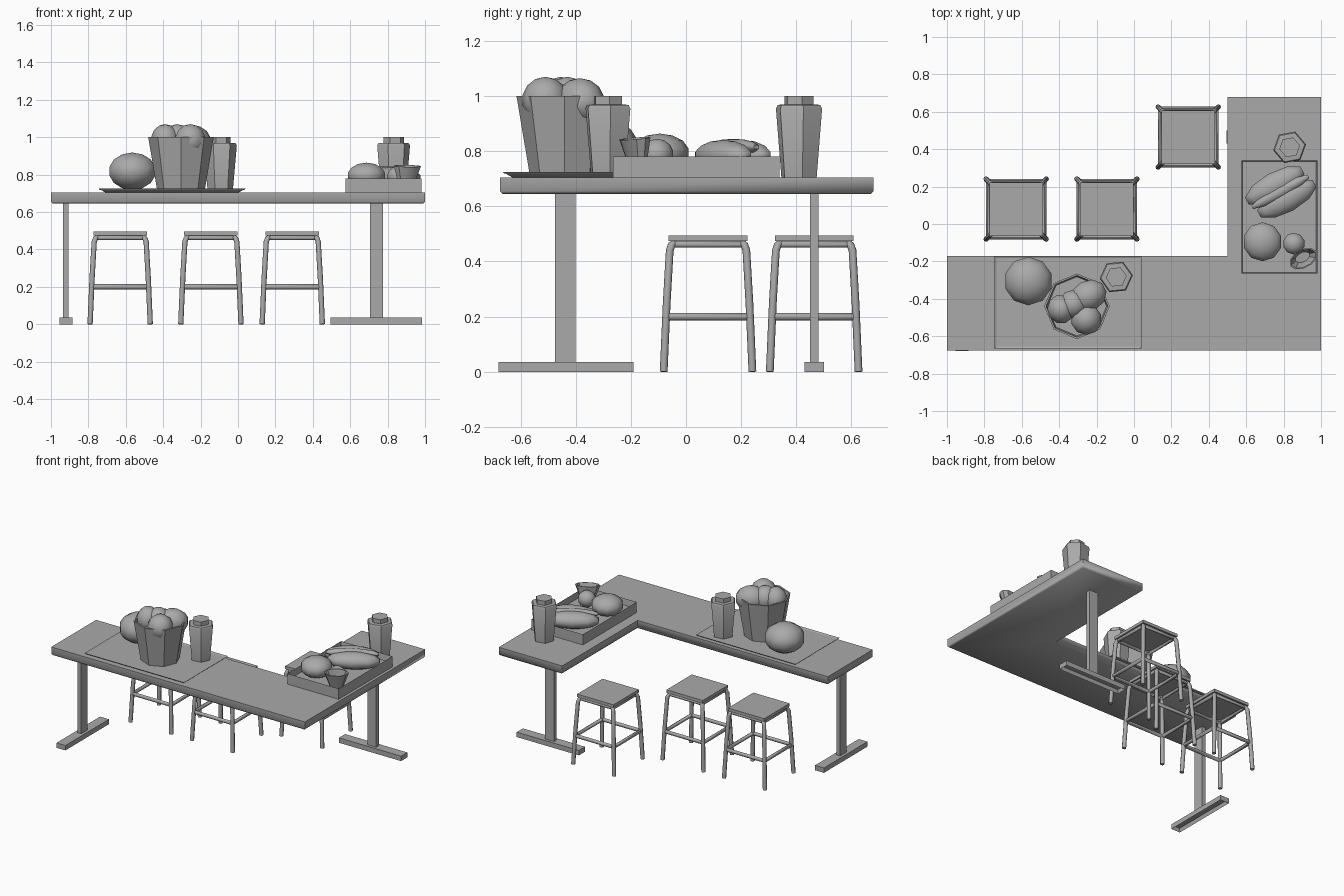
import bpy, bmesh
from math import pi, sin, cos, radians
from mathutils import Matrix, Vector

if "Cube" in bpy.data.objects:
    bpy.data.objects.remove(bpy.data.objects["Cube"], do_unlink=True)

grey = bpy.data.materials.new("plain grey")
grey.use_nodes = True
grey.diffuse_color = (0.4, 0.4, 0.4, 1)
grey.node_tree.nodes["Principled BSDF"].inputs["Base Color"].default_value = (0.4, 0.4, 0.4, 1)


def finish(obj, angle=35):
    obj.data.materials.clear()
    obj.data.materials.append(grey)
    bpy.ops.object.select_all(action='DESELECT')
    obj.select_set(True)
    bpy.context.view_layer.objects.active = obj
    bpy.ops.object.shade_smooth_by_angle(angle=radians(angle))
    return obj


def from_bmesh(name, bm, angle=35):
    bmesh.ops.recalc_face_normals(bm, faces=bm.faces)
    mesh = bpy.data.meshes.new(name)
    bm.to_mesh(mesh)
    bm.free()
    obj = bpy.data.objects.new(name, mesh)
    bpy.context.collection.objects.link(obj)
    return finish(obj, angle)


def box(name, lo, hi, flare=0, hollow=None, wall=0.01, depth=0.0):
    """Box between two corners; flare narrows the base, hollow (+1 top, -1 base) recesses a face."""
    lo, hi = Vector(lo), Vector(hi)
    bm = bmesh.new()
    bmesh.ops.create_cube(bm, size=1)
    for v in bm.verts:
        if v.co.z < 0:
            size = hi - lo
            v.co.x *= 1 - 2 * flare / size.x
            v.co.y *= 1 - 2 * flare / size.y
        v.co = Vector([(lo[i] + hi[i]) / 2 + v.co[i] * (hi[i] - lo[i]) for i in range(3)])
    if hollow:
        bm.normal_update()
        face = [f for f in bm.faces if f.normal.z * hollow > 0.9][0]
        bmesh.ops.inset_region(bm, faces=[face], thickness=wall)
        for v in face.verts:
            v.co.z -= hollow * depth
    return from_bmesh(name, bm)


def lathe(name, profile, sides, loc, turn=0, squash=1, lean=(0, 0)):
    """Faceted vessel from (radius, height) rings, capped at both ends."""
    bm = bmesh.new()
    rings = []
    for r, z in profile:
        rings.append([bm.verts.new((r * cos(2 * pi * i / sides), squash * r * sin(2 * pi * i / sides), z))
                      for i in range(sides)])
    for a, b in zip(rings, rings[1:]):
        for i in range(sides):
            j = (i + 1) % sides
            bm.faces.new((a[i], a[j], b[j], b[i]))
    bm.faces.new(rings[0])
    bm.faces.new(rings[-1])
    spin = Matrix.Rotation(lean[0], 4, 'X') @ Matrix.Rotation(lean[1], 4, 'Y') @ Matrix.Rotation(turn, 4, 'Z')
    bm.transform(Matrix.Translation(loc) @ spin)
    return from_bmesh(name, bm)


def blob(name, loc, size, turn=0, tilt=0, segs=10):
    """Low-poly smooth ellipsoid."""
    bm = bmesh.new()
    bmesh.ops.create_uvsphere(bm, u_segments=segs, v_segments=7, radius=1)
    bm.transform(Matrix.Translation(loc) @ Matrix.Rotation(turn, 4, 'Z')
                 @ Matrix.Rotation(tilt, 4, 'Y') @ Matrix.Diagonal((*size, 1)))
    return from_bmesh(name, bm, 65)


def tube(name, points, radius, closed=False):
    curve = bpy.data.curves.new(name, 'CURVE')
    curve.dimensions = '3D'
    curve.bevel_depth = radius
    curve.bevel_resolution = 2
    curve.use_fill_caps = True
    spline = curve.splines.new('POLY')
    spline.points.add(len(points) - 1)
    for p, co in zip(spline.points, points):
        p.co = (*co, 1)
    spline.use_cyclic_u = closed
    obj = bpy.data.objects.new(name, curve)
    bpy.context.collection.objects.link(obj)
    bpy.ops.object.select_all(action='DESELECT')
    obj.select_set(True)
    bpy.context.view_layer.objects.active = obj
    bpy.ops.object.convert(target='MESH')
    return finish(bpy.context.view_layer.objects.active, 50)


# L-shaped table top
outline = [(-1, -0.675), (1, -0.675), (1, 0.68), (0.5, 0.68), (0.5, -0.17), (-1, -0.17)]
bm = bmesh.new()
base = bm.faces.new([bm.verts.new((x, y, 0.645)) for x, y in outline])
top = bmesh.ops.extrude_face_region(bm, geom=[base])["geom"]
for v in top:
    if isinstance(v, bmesh.types.BMVert):
        v.co.z = 0.705
low = [e for e in bm.edges if all(v.co.z < 0.65 for v in e.verts)]
bmesh.ops.bevel(bm, geom=low, offset=0.01, segments=1, affect='EDGES')
from_bmesh("table_top", bm, 60)

# Table legs: flat posts on channel-shaped feet
box("left_post", (-0.935, -0.475, 0.03), (-0.905, -0.4, 0.65))
box("left_foot", (-0.955, -0.68, 0), (-0.885, -0.19, 0.035), hollow=-1, depth=0.025)
box("back_post", (0.705, 0.45, 0.03), (0.775, 0.48, 0.65))
box("back_foot", (0.495, 0.43, 0), (0.985, 0.5, 0.035), hollow=-1, depth=0.025)

# Stools
corners = [(1, 1), (-1, 1), (-1, -1), (1, -1)]
leg_path = [(0.161, 0), (0.15, 0.25), (0.139, 0.44), (0.132, 0.46), (0.115, 0.472)]
for n, (cx, cy) in enumerate([(-0.63, 0.08), (-0.145, 0.08), (0.29, 0.465)], 1):
    for k, (sx, sy) in enumerate(corners, 1):
        tube(f"stool_{n}_leg_{k}", [(cx + sx * o, cy + sy * o, z) for o, z in leg_path], 0.014)
    for part, off, z, r in (("rungs", 0.152, 0.2, 0.014), ("frame", 0.13, 0.462, 0.012)):
        tube(f"stool_{n}_{part}", [(cx + sx * off, cy + sy * off, z) for sx, sy in corners], r, True)
    box(f"stool_{n}_seat", (cx - 0.143, cy - 0.143, 0.474), (cx + 0.143, cy + 0.143, 0.495))

# Serving tray with round fruit
box("serving_tray", (-0.745, -0.665, 0.705), (0.04, -0.17, 0.725), 0.035, 1, 0.008, 0.006)
blob("large_ball", (-0.565, -0.305, 0.818), (0.133, 0.133, 0.1))

# Bucket of rounded pieces
lathe("bucket", [(0.127, 0.715), (0.175, 1.0), (0.165, 1.0), (0.158, 0.96)], 8, (-0.305, -0.44, 0))
pieces = [((-0.245, -0.385), (0.105, 0.085, 0.085), 0.5, 0.98),
          ((-0.255, -0.51), (0.085, 0.085, 0.085), 0, 0.985),
          ((-0.39, -0.455), (0.075, 0.08, 0.085), 0.3, 0.985),
          ((-0.325, -0.43), (0.08, 0.08, 0.085), 0.6, 0.985)]
for n, ((x, y), size, turn, z) in enumerate(pieces, 1):
    blob(f"bucket_piece_{n}", (x, y, z), size, turn)

# Lidded hexagonal cups
for name, x, y, z, turn in (("front_cup", -0.095, -0.283, 0.718, 0.1), ("back_cup", 0.832, 0.41, 0.705, 0.18)):
    lathe(name, [(0.068, z), (0.089, 0.955), (0.082, 0.968), (0.056, 0.97), (0.056, 1.0)], 6, (x, y, 0), turn)

# Food box
box("food_box", (0.575, -0.265, 0.705), (0.98, 0.34, 0.78), 0, 1, 0.008, 0.045)
for n, (x, y) in enumerate([(0.752, 0.205), (0.817, 0.135)], 1):
    blob(f"bun_half_{n}", (x, y, 0.785), (0.183, 0.073, 0.056), radians(29))
blob("sausage", (0.782, 0.172, 0.815), (0.185, 0.034, 0.03), radians(29))
blob("round_bun", (0.687, -0.095, 0.795), (0.107, 0.107, 0.069))
blob("small_ball", (0.855, -0.105, 0.79), (0.06, 0.06, 0.055))
lathe("small_open_pot", [(0.045, 0), (0.082, 0.105), (0.073, 0.105), (0.042, 0.03)], 10,
      (0.9, -0.175, 0.742), radians(28), 0.6, (0.1, 0.05))
